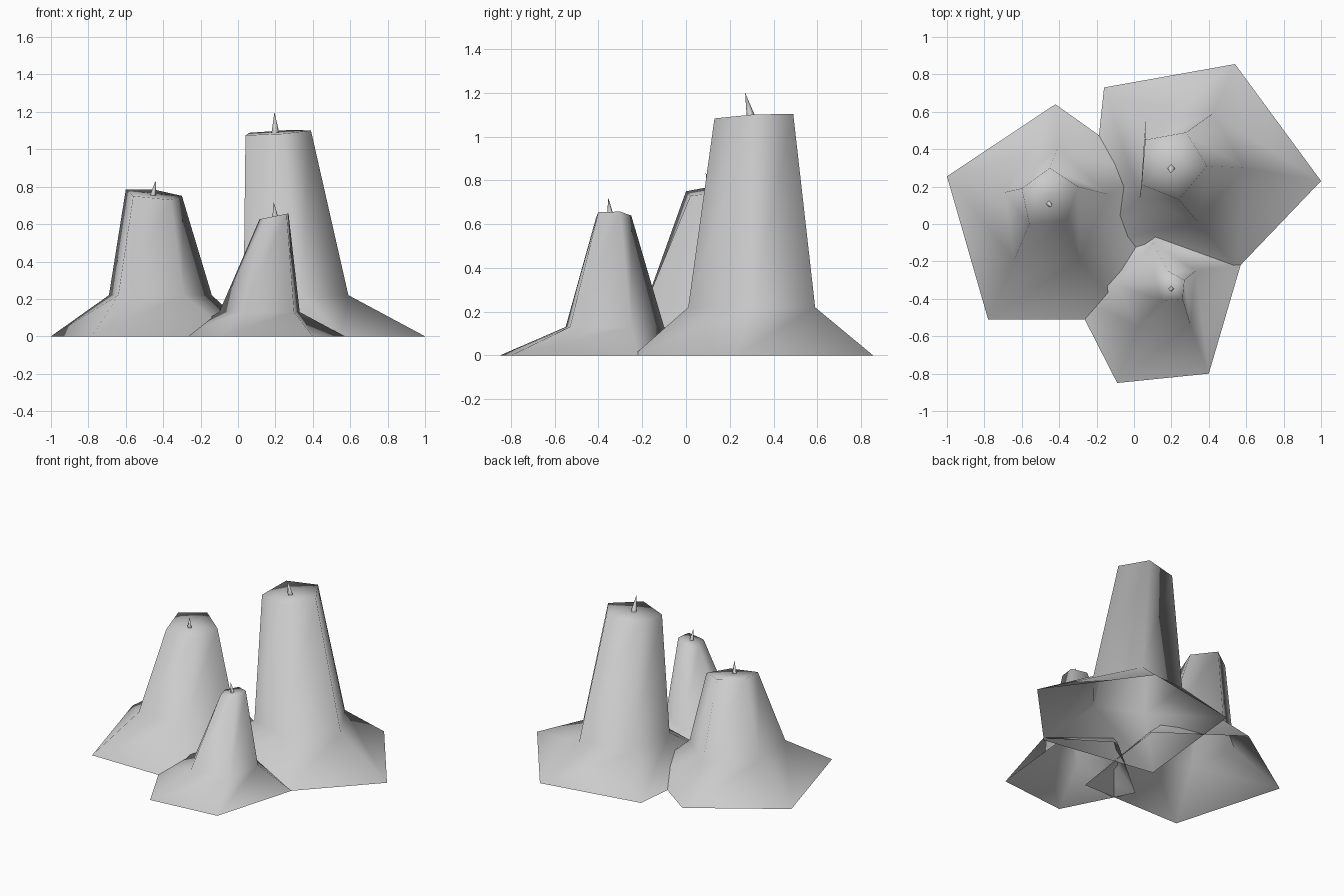
import bpy
import bmesh
from mathutils import Vector

default_cube = bpy.data.objects.get("Cube")
if default_cube:
    bpy.data.objects.remove(default_cube, do_unlink=True)


def make_material(name, colour):
    material = bpy.data.materials.new(name)
    material.use_nodes = True
    material.diffuse_color = colour
    shader = next(n for n in material.node_tree.nodes if n.type == "BSDF_PRINCIPLED")
    shader.inputs["Base Color"].default_value = colour
    shader.inputs["Roughness"].default_value = 0.8
    return material


wax = make_material("pale grey wax", (0.6, 0.6, 0.6, 1))


def finish(name, bm):
    """Turn a bmesh into a smooth shaded wax object."""
    for face in bm.faces:
        face.smooth = True
    mesh = bpy.data.meshes.new(name)
    bm.to_mesh(mesh)
    bm.free()
    mesh.materials.append(wax)
    obj = bpy.data.objects.new(name, mesh)
    bpy.context.collection.objects.link(obj)
    return obj


def make_candle(name, base, shoulder, rim, shoulder_z, rim_z, tilt):
    """Five-sided shell: flared wax foot, tapering body and a tilted top."""
    bm = bmesh.new()
    middle = sum((Vector(p) for p in rim), Vector((0, 0))) / len(rim)

    def rim_height(point):
        return rim_z + (Vector(point) - middle).dot(Vector(tilt))

    rings = [
        [bm.verts.new((*p, 0)) for p in base],
        [bm.verts.new((*p, shoulder_z)) for p in shoulder],
        [bm.verts.new((*p, rim_height(p))) for p in rim],
    ]
    count = len(rim)
    # foot and body walls, open underneath
    for low, high in zip(rings, rings[1:]):
        for i in range(count):
            j = (i + 1) % count
            bm.faces.new((low[i], low[j], high[j], high[i]))
    # top surface
    centre = bm.verts.new((*middle, rim_z))
    for i in range(count):
        bm.faces.new((rings[-1][i], rings[-1][(i + 1) % count], centre))
    return finish(name, bm)


def make_wick(name, foot, tip, radius):
    """Thin four-sided spike leaning towards its tip."""
    bm = bmesh.new()
    foot, tip = Vector(foot), Vector(tip)
    offsets = [Vector(d) * radius for d in ((1, 0, 0), (0, 1, 0), (-1, 0, 0), (0, -1, 0))]
    ring = [bm.verts.new(foot + d) for d in offsets]
    point = bm.verts.new(tip)
    for i in range(len(ring)):
        bm.faces.new((ring[i], ring[(i + 1) % len(ring)], point))
    return finish(name, bm)


# tall candle at the back left
make_candle(
    "tall_candle",
    base=[(1, .23), (.54, .855), (-.16, .73), (-.25, -.11), (.55, -.24)],
    shoulder=[(.59, .3), (.42, .59), (.06, .55), (.03, .14), (.34, .01)],
    rim=[(.39, .31), (.28, .49), (.06, .45), (.04, .21), (.24, .13)],
    shoulder_z=.22, rim_z=1.09, tilt=(.06, .05))
make_wick("tall_wick", (.2, .3, 1.08), (.195, .27, 1.2), .022)

# medium candle on the right
make_candle(
    "medium_candle",
    base=[(-.42, .64), (-1, .255), (-.78, -.51), (-.02, -.51), (.1, .27)],
    shoulder=[(-.41, .4), (-.69, .17), (-.64, -.19), (-.29, -.19), (-.14, .16)],
    rim=[(-.45, .3), (-.6, .19), (-.56, 0), (-.36, .02), (-.3, .2)],
    shoulder_z=.22, rim_z=.76, tilt=(-.12, .16))
make_wick("medium_wick", (-.455, .11, .75), (-.44, .09, .835), .017)

# small candle at the front
make_candle(
    "small_candle",
    base=[(.57, -.22), (.17, .04), (-.33, -.38), (-.09, -.85), (.4, -.8)],
    shoulder=[(.33, -.25), (.1, -.1), (-.1, -.32), (.02, -.55), (.3, -.53)],
    rim=[(.27, -.3), (.18, -.25), (.115, -.31), (.15, -.41), (.26, -.4)],
    shoulder_z=.13, rim_z=.642, tilt=(.2, 0))
make_wick("small_wick", (.2, -.345, .635), (.19, -.355, .72), .016)
